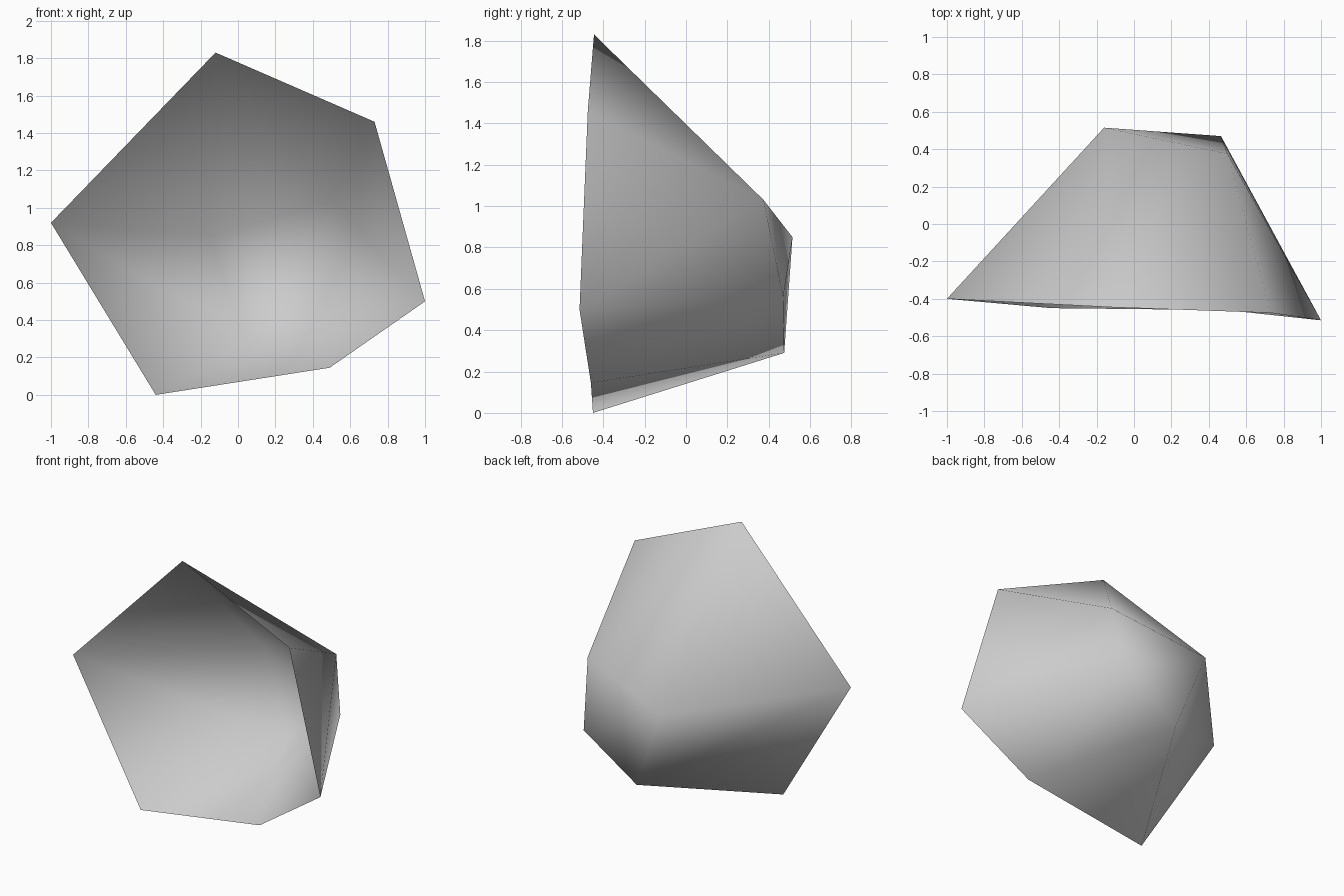
import bpy
import bmesh

# Remove the default object
cube = bpy.data.objects.get("Cube")
if cube:
    bpy.data.objects.remove(cube, do_unlink=True)


def make_material(name, color):
    mat = bpy.data.materials.new(name)
    mat.use_nodes = True
    mat.diffuse_color = color
    for node in mat.node_tree.nodes:
        if node.type == "BSDF_PRINCIPLED":
            node.inputs["Base Color"].default_value = color
    return mat


def make_open_shell(name, rim, back, mat):
    """Wrap a convex skin round the corners, leaving the rim open."""
    bm = bmesh.new()
    rim_verts = {bm.verts.new(p) for p in rim}
    for p in back:
        bm.verts.new(p)
    bmesh.ops.convex_hull(bm, input=list(bm.verts))
    bmesh.ops.recalc_face_normals(bm, faces=list(bm.faces))
    # Open the front: drop the faces that span only the rim
    cap = [f for f in bm.faces if rim_verts.issuperset(f.verts)]
    bmesh.ops.delete(bm, geom=cap, context="FACES")
    for face in bm.faces:
        face.smooth = True
    mesh = bpy.data.meshes.new(name)
    bm.to_mesh(mesh)
    bm.free()
    mesh.materials.append(mat)
    obj = bpy.data.objects.new(name, mesh)
    bpy.context.collection.objects.link(obj)
    return obj


# Broad open outline at the front
front_rim = [
    (-1.0, -0.40, 0.92),
    (-0.12, -0.445, 1.83),
    (0.73, -0.475, 1.46),
    (1.0, -0.515, 0.50),
    (0.49, -0.46, 0.145),
    (-0.44, -0.45, 0.0),
]

# Smaller closed back
back_corners = [
    (-0.16, 0.515, 0.85),
    (0.50, 0.375, 1.03),
    (0.465, 0.47, 0.56),
    (0.05, 0.475, 0.29),
]

stone_grey = make_material("stone_grey", (0.6, 0.6, 0.6, 1.0))
make_open_shell("rock_shell", front_rim, back_corners, stone_grey)
